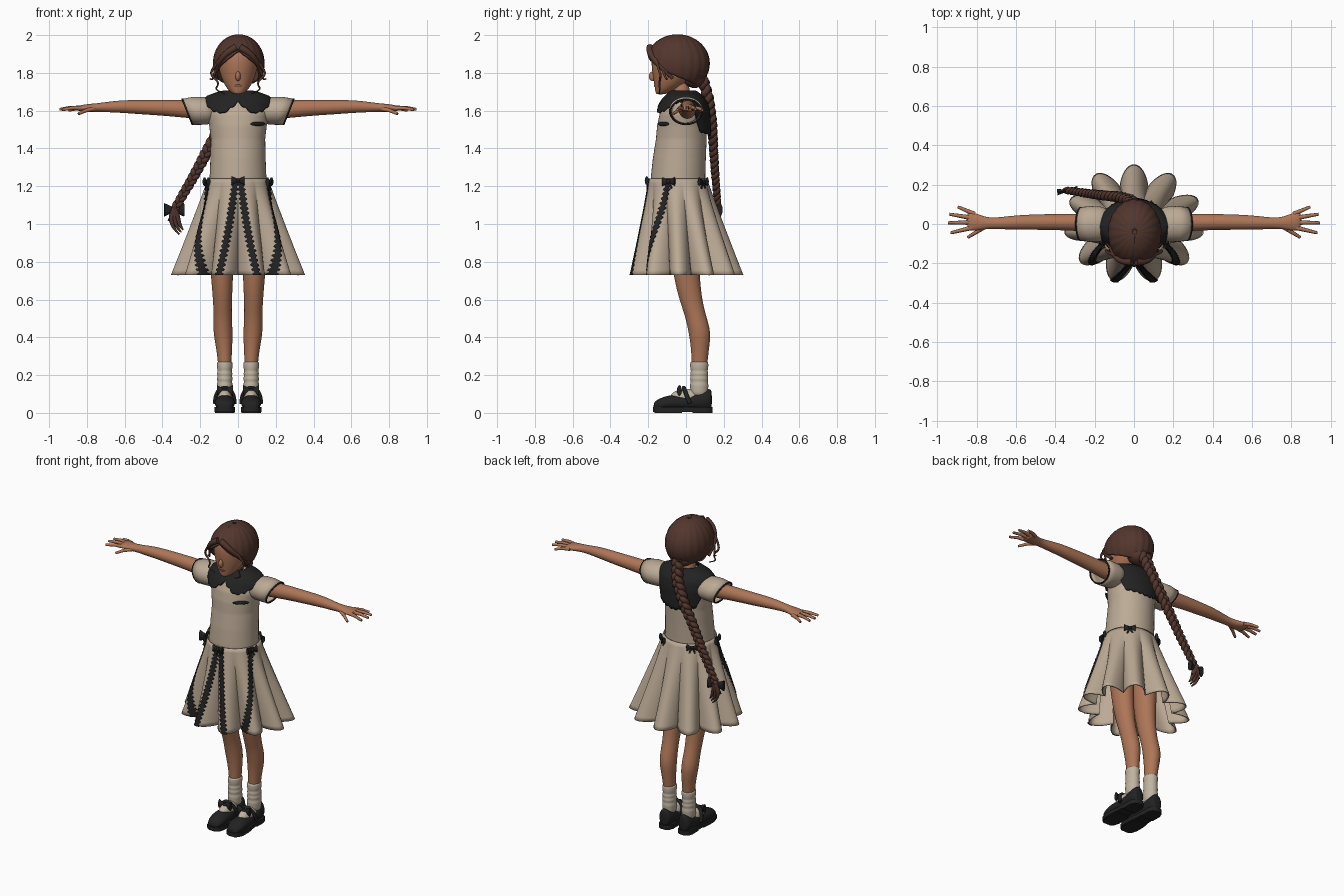
import bpy, bmesh
from math import sin, cos, pi, radians
from mathutils import Vector, Matrix

cube = bpy.data.objects.get("Cube")
if cube:
    bpy.data.objects.remove(cube)


def material(name, rgb):
    m = bpy.data.materials.new(name)
    m.use_nodes = True
    m.diffuse_color = (*rgb, 1)
    m.node_tree.nodes["Principled BSDF"].inputs["Base Color"].default_value = (*rgb, 1)
    return m


skin = material("skin", (.42, .18, .095))
lip = material("lip", (.3, .1, .06))
hair = material("brown hair", (.085, .037, .026))
cream = material("cream cloth", (.5, .4, .3))
sock = material("sock cloth", (.53, .46, .36))
black = material("black", (.016, .016, .017))
made = []


def finish(name, bm, mat, subdiv=0, thick=0):
    bmesh.ops.recalc_face_normals(bm, faces=bm.faces)
    me = bpy.data.meshes.new(name)
    bm.to_mesh(me)
    bm.free()
    ob = bpy.data.objects.new(name, me)
    bpy.context.collection.objects.link(ob)
    me.materials.append(mat)
    if thick:
        mod = ob.modifiers.new("thickness", 'SOLIDIFY')
        mod.thickness, mod.offset = thick, 0
    if subdiv:
        ob.modifiers.new("smooth", 'SUBSURF').levels = subdiv
        ob.modifiers["smooth"].render_levels = subdiv
    made.append(ob)
    return ob


def sheet(name, rows, mat, closed=True, caps=False, subdiv=0, thick=0):
    bm = bmesh.new()
    grid = [[bm.verts.new(p) for p in row] for row in rows]
    n = len(rows[0])
    for lo, hi in zip(grid, grid[1:]):
        for i in range(n if closed else n - 1):
            j = (i + 1) % n
            bm.faces.new((lo[i], lo[j], hi[j], hi[i]))
    if caps:
        bm.faces.new(grid[0])
        bm.faces.new(grid[-1])
    return finish(name, bm, mat, subdiv, thick)


def ring(axis, x, y, z, a, b, n=16, shear=0):
    # ellipse across the given axis
    out = []
    for i in range(n):
        u, v = a * cos(2 * pi * i / n), b * sin(2 * pi * i / n)
        out.append({'x': (x + shear * v, y + u, z + v), 'y': (x + u, y, z + v), 'z': (x + u, y + v, z)}[axis])
    return out


def limb(name, axis, rings, mat, subdiv=2):
    return sheet(name, [ring(axis, *r) for r in rings], mat, caps=True, subdiv=subdiv)


def ball(name, loc, size, mat, yaw=0):
    bm = bmesh.new()
    m = Matrix.Translation(loc) @ Matrix.Rotation(yaw, 4, 'Z') @ Matrix.Diagonal((*size, 1))
    bmesh.ops.create_uvsphere(bm, u_segments=20, v_segments=12, radius=1, matrix=m)
    return finish(name, bm, mat)


def strand(name, pts, r, mat, taper=1, kind='NURBS', cyclic=False):
    cu = bpy.data.curves.new(name, 'CURVE')
    cu.dimensions, cu.bevel_depth, cu.bevel_resolution, cu.use_fill_caps = '3D', r, 2, True
    sp = cu.splines.new(kind)
    sp.points.add(len(pts) - 1)
    for i, p in enumerate(pts):
        sp.points[i].co = (*p, 1)
        sp.points[i].radius = 1 + (taper - 1) * i / (len(pts) - 1)
    sp.use_endpoint_u, sp.order_u, sp.use_cyclic_u = True, 4, cyclic
    cu.materials.append(mat)
    ob = bpy.data.objects.new(name, cu)
    bpy.context.collection.objects.link(ob)
    return ob


def bow(name, loc, size, yaw=0):
    m = Matrix.Translation(loc) @ Matrix.Rotation(yaw, 4, 'Z') @ Matrix.Scale(size, 4)
    bm = bmesh.new()
    for s in (1, -1):
        turn = Matrix.Rotation(-s * pi / 2, 4, 'Y')
        loop = m @ Matrix.Translation((s * .28, 0, 0)) @ Matrix.Diagonal((1, .45, 1, 1)) @ turn
        bmesh.ops.create_cone(bm, cap_ends=True, segments=12, radius1=.36, radius2=.12, depth=.5, matrix=loop)
        tail = m @ Matrix.Translation((s * .16, 0, -.35)) @ Matrix.Rotation(-s * .4, 4, 'Y')
        bmesh.ops.create_cube(bm, size=1, matrix=tail @ Matrix.Diagonal((.17, .08, .55, 1)))
    bmesh.ops.create_icosphere(bm, subdivisions=2, radius=.17, matrix=m)
    return finish(name, bm, black)


def lookup(table, x):
    for lo, hi in zip(table, table[1:]):
        if x <= hi[0]:
            f = max(0, (x - lo[0]) / (hi[0] - lo[0]))
            return [p + (q - p) * f for p, q in zip(lo[1:], hi[1:])]
    return list(table[-1][1:])


# bodice: height, centre y, half width, half depth
BODY = [(1.2, -.042, .153, .145), (1.25, -.042, .15, .144), (1.35, -.035, .146, .14), (1.45, -.025, .144, .134),
        (1.52, -.022, .152, .131), (1.58, -.016, .165, .124), (1.63, -.01, .165, .106),
        (1.66, -.01, .148, .085), (1.68, -.012, .1, .065), (1.69, -.015, .058, .05)]


def body_pt(a, z, off=0):
    cy, rx, ry = lookup(BODY, z)
    return ((rx + off) * cos(a), cy + (ry + off) * sin(a), z)


TURN = [2 * pi * i / 64 for i in range(64)]
heights = [1.2 + .49 * i / 49 for i in range(50)]
sheet("bodice", [[body_pt(a, z) for a in TURN] for z in heights], cream, caps=True)

# collar: angle from the front, lowest height
EDGE = [(0, 1.64), (8, 1.615), (25, 1.578), (45, 1.59), (68, 1.63), (90, 1.645), (112, 1.61), (130, 1.48), (180, 1.455)]
rows = []
for k in range(17):
    u = (k / 16) ** 1.6
    row = []
    for i in range(144):
        a = 2 * pi * i / 144
        d = min(i, 144 - i) * 2.5
        low = lookup(EDGE, d)[0] - .01 * abs(sin(a * 14))
        p = Vector(body_pt(a - pi / 2, 1.69 + (low - 1.69) * u, .012 + .008 * u))
        row.append(p + Vector((0, 0, .014)))
    rows.append(row)
sheet("collar", rows, black, thick=.008)
ball("chest_brooch", body_pt(radians(-48), 1.53, .004), (.05, .009, .011), black, radians(38))


# skirt with eleven rounded folds
def skirt_pt(a, t, off=0):
    fold = abs(cos(5.5 * (a - pi / 2)))
    amp = t ** 1.2 * (.105 * fold - .06) + off
    return ((.157 + .153 * t + amp) * cos(a), -.042 * (1 - t) + (.15 + .105 * t + amp) * sin(a), 1.24 - .51 * t)


sheet("skirt", [[skirt_pt(pi / 2 + 2 * pi * i / 176, k / 20) for i in range(176)] for k in range(21)],
      cream, thick=.007)


# lace trims and bows on the skirt
def trim(name, start, end):
    rows = []
    for k in range(81):
        t = k / 80
        a = radians(start + (end - start) * t ** .8)
        w = (.014 + .005 * sin(k * 1.6)) / (.15 + .14 * t)
        rows.append([skirt_pt(a + w * j / 2, t, .007) for j in range(-2, 3)])
    sheet(name, rows, black, closed=False, thick=.006)


bow("waist_bow_front", skirt_pt(-pi / 2, .02, .015), .065)
for s, side in ((1, "left"), (-1, "right")):
    trim("front_trim_" + side, -90 + s * 4, -90 + s * 16.4)
    trim("side_trim_" + side, -90 + s * 73, -90 + s * 37)
    for part, deg in (("side", 72), ("back", 142)):
        a = radians(-90 + s * deg)
        bow(f"waist_bow_{part}_{side}", skirt_pt(a, .03, .014), .065, a + pi / 2)

# braid path: distance, position
PATH = [(0, 0, .085, 1.78), (.12, -.02, .12, 1.66), (.25, -.075, .138, 1.54), (.4, -.15, .145, 1.41),
        (.6, -.23, .155, 1.26), (.85, -.335, .17, 1.08)]
for k in range(3):
    pts = []
    for i in range(141):
        f = i / 140
        c = Vector(lookup(PATH, f * .85))
        ph = f * 7 * 2 * pi + k * 2 * pi / 3
        g = 1 - .4 * f
        pts.append(c + g * (Vector((.9, 0, -.4)) * .021 * sin(ph) + Vector((0, .012 * sin(2 * ph), 0))))
    strand(f"braid_strand_{k + 1}", pts, .0205, hair, .6, 'POLY')
for k in range(3):
    strand(f"braid_tail_{k + 1}", [(-.335, .17, 1.08), (-.36 + .02 * k, .17, 1.03), (-.36 + .025 * k, .17, .99),
                                   (-.31 + .01 * k, .165, .945 + .012 * k)], .02, hair, .2)
bow("braid_bow", (-.338, .17, 1.075), .1, .15)

# head, face and neck
limb("head", 'z', [(0, -.135, 1.686, .018, .02), (0, -.125, 1.695, .036, .038), (0, -.1, 1.72, .062, .066),
                   (0, -.08, 1.76, .085, .094), (0, -.068, 1.81, .101, .114), (0, -.06, 1.86, .11, .127),
                   (0, -.055, 1.91, .104, .124), (0, -.05, 1.95, .075, .09)], skin)
limb("neck", 'z', [(0, -.01, 1.6, .05, .05), (0, -.02, 1.68, .046, .045), (0, -.035, 1.76, .045, .05)], skin)
ball("nose", (0, -.174, 1.782), (.014, .023, .026), skin)
ball("lips", (0, -.159, 1.733), (.022, .011, .008), lip)

# hair cap, sweeping from the parting down to the nape
rows = []
for k in range(1, 25):
    row = []
    for i in range(120):
        a = 2 * pi * i / 120
        away = min(a, 2 * pi - a)
        polar = radians(64 + 76 * sin(a / 2)) * k / 24
        r = 1 + .009 * sin(20 * a) * sin(polar) - .03 * max(0, 1 - away / .12) * sin(polar)
        row.append((.004 + .13 * r * sin(polar) * sin(a), -.045 - .164 * r * sin(polar) * cos(a),
                    1.85 + .148 * r * cos(polar)))
    rows.append(row)
sheet("hair_cap", rows, hair, thick=.012)
ball("hair_crown", (.004, -.045, 1.985), (.035, .045, .012), hair)
ball("hair_nape", (0, .045, 1.77), (.075, .06, .05), hair)
for s, side in ((1, "left"), (-1, "right")):
    ball("ear_" + side, (s * .117, -.07, 1.835), (.012, .022, .032), skin)
    strand("front_lock_" + side, [(s * .01, -.19, 1.935), (s * .06, -.195, 1.91), (s * .1, -.165, 1.86),
                                  (s * .12, -.12, 1.82), (s * .115, -.07, 1.77)], .02, hair, .5)
    strand("wavy_lock_" + side, [(s * .09, -.16, 1.88), (s * .13, -.15, 1.83), (s * .155, -.13, 1.79),
                                 (s * .11, -.14, 1.765), (s * .1, -.14, 1.73), (s * .13, -.14, 1.71),
                                 (s * .07, -.14, 1.69)], .008, hair, .4)
    strand("temple_curl_" + side, [(s * .1, -.13, 1.84), (s * .14, -.12, 1.8), (s * .12, -.1, 1.75),
                                   (s * .15, -.1, 1.77)], .009, hair, .4)

    # sleeve and arm
    cap = [(.12, 0, 1.595, .07, .055, 0), (.17, 0, 1.6, .085, .07, .1), (.22, 0, 1.599, .088, .071, .25),
           (.268, 0, 1.594, .083, .066, .4)]
    edge = [[(s * p[0], p[1], p[2]) for p in ring('x', *r[:5], 32, r[5])] for r in cap]
    sheet("sleeve_" + side, edge, cream, thick=.006)
    strand("sleeve_trim_" + side, edge[-1], .005, black, 1, 'POLY', True)
    limb("arm_" + side, 'x', [(s * x, y, z, a, b) for x, y, z, a, b in (
        (.13, .005, 1.6, .05, .05), (.25, .008, 1.607, .046, .049), (.38, .01, 1.615, .042, .043),
        (.5, .01, 1.618, .04, .039), (.6, .008, 1.622, .037, .035), (.68, .004, 1.62, .031, .029),
        (.74, .004, 1.617, .028, .023), (.78, .007, 1.615, .039, .022), (.83, .014, 1.613, .05, .018),
        (.85, .017, 1.611, .044, .012))], skin)
    for finger, root, tip in (("thumb", (.76, -.015, 1.61), (.845, -.068, 1.583)),
                              ("index", (.82, -.018, 1.613), (.932, -.045, 1.605)),
                              ("middle", (.83, .008, 1.614), (.945, .006, 1.607)),
                              ("ring", (.83, .032, 1.614), (.938, .05, 1.607)),
                              ("little", (.81, .05, 1.612), (.895, .087, 1.602))):
        mid = [(p + q) / 2 for p, q in zip(root, tip)]
        strand(f"{finger}_finger_{side}", [(s * p[0], p[1], p[2]) for p in
                                           (root, (mid[0], mid[1], mid[2] + .005), tip)], .0125, skin, .6, 'POLY')

    # leg and sock
    limb("leg_" + side, 'z', [(s * x, y, z, a, b) for x, y, z, a, b in (
        (.088, -.01, .98, .08, .085), (.088, -.005, .85, .067, .077), (.084, .005, .7, .058, .069),
        (.082, .03, .58, .05, .06), (.081, .052, .51, .049, .057), (.08, .07, .44, .052, .06),
        (.076, .075, .38, .048, .054), (.071, .073, .3, .038, .044), (.069, .07, .2, .034, .04))], skin)
    limb("sock_" + side, 'z', [(s * .07, .07, z, r, r + .007) for z, r in (
        (.272, .036), (.268, .043), (.235, .042), (.222, .037), (.208, .043), (.195, .038), (.18, .044),
        (.165, .038), (.148, .044), (.13, .041), (.08, .04))], sock)
    ball("sock_instep_" + side, (s * .07, .0, .078), (.04, .085, .05), sock)

    # shoe: upper, sole, heel, strap and bow
    x = s * .07
    limb("shoe_" + side, 'y', [(x, y, top / 2 + .008, w, top / 2 - .004) for y, w, top in (
        (-.172, .022, .045), (-.16, .04, .062), (-.125, .053, .08), (-.08, .055, .092), (-.03, .051, .092),
        (.03, .046, .096), (.08, .046, .115), (.12, .042, .125), (.138, .028, .122))], black)
    for part, z0, z1, out in (
            ("sole", .006, .03, ((-.176, .022), (-.16, .042), (-.12, .055), (-.06, .055), (0, .047),
                                 (.1, .046), (.13, .034), (.14, .018))),
            ("heel", 0, .03, ((.035, .046), (.1, .047), (.13, .036), (.141, .018))),
            ("tread", 0, .01, ((-.168, .022), (-.15, .042), (-.12, .052), (-.06, .052), (-.02, .046)))):
        loop = [(x + w, y) for y, w in out] + [(x - w, y) for y, w in reversed(out)]
        sheet(f"{part}_{side}", [[(*p, z) for p in loop] for z in (z0, z1)], black, caps=True)
    strand("shoe_strap_" + side, [(x - .052, .02, .05), (x - .05, .0, .1), (x - .02, -.012, .135),
                                  (x + .02, -.012, .135), (x + .05, .0, .1), (x + .052, .02, .05)], .011, black)
    bow("shoe_bow_" + side, (x, -.035, .118), .08)

# smooth shading with sharp edges kept
bpy.ops.object.select_all(action='DESELECT')
for ob in made:
    ob.select_set(True)
bpy.context.view_layer.objects.active = made[0]
bpy.ops.object.shade_smooth_by_angle(angle=radians(50))
